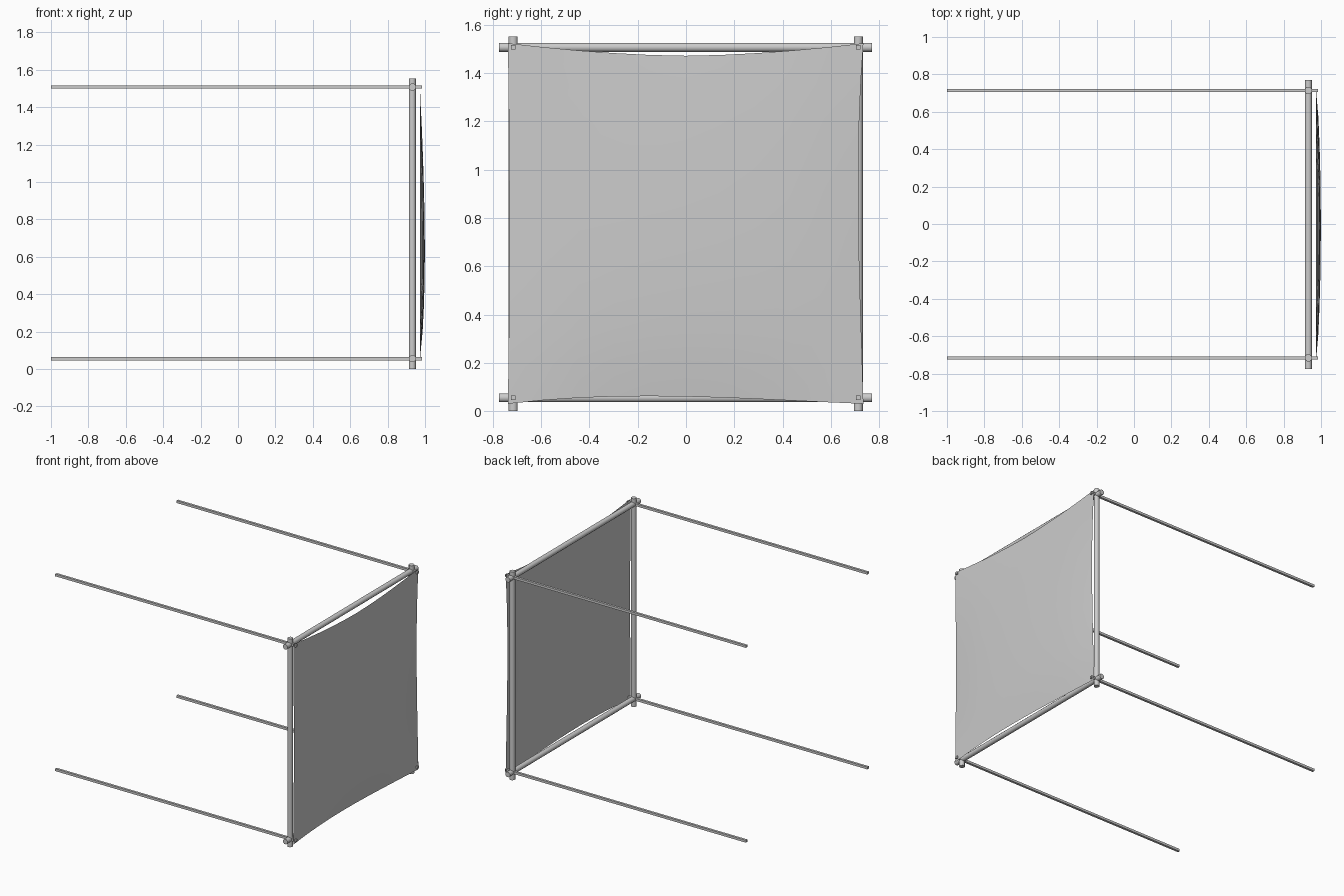
import bpy, bmesh, math
from mathutils import Vector

cube = bpy.data.objects.get("Cube")
if cube:
    bpy.data.objects.remove(cube, do_unlink=True)

grey = bpy.data.materials.new("plain_grey")
grey.use_nodes = True
colour = (0.6, 0.6, 0.6, 1)
grey.diffuse_color = colour
grey.node_tree.nodes["Principled BSDF"].inputs["Base Color"].default_value = colour

FRAME_X, Y_RIGHT, Y_LEFT = 0.932, -0.716, 0.714
Z_LOW, Z_HIGH = 0.055, 1.507


def add_object(name, bm, angle):
    mesh = bpy.data.meshes.new(name)
    bm.to_mesh(mesh)
    bm.free()
    mesh.materials.append(grey)
    obj = bpy.data.objects.new(name, mesh)
    bpy.context.collection.objects.link(obj)
    bpy.ops.object.select_all(action="DESELECT")
    obj.select_set(True)
    bpy.context.view_layer.objects.active = obj
    bpy.ops.object.shade_smooth_by_angle(angle=math.radians(angle))
    return obj


def add_bar(name, start, end, radius, sides):
    """Straight bar with flats aligned to the axes."""
    start, end = Vector(start), Vector(end)
    bm = bmesh.new()
    bmesh.ops.create_cone(bm, cap_ends=True, segments=sides, radius1=radius,
                          radius2=radius, depth=(end - start).length)
    bmesh.ops.rotate(bm, verts=bm.verts, matrix=Vector((0, 0, 1)).rotation_difference(
        Vector((0, 0, 1))).to_matrix())
    spin = math.pi / sides
    for v in bm.verts:
        c, s = math.cos(spin), math.sin(spin)
        v.co.x, v.co.y = c * v.co.x - s * v.co.y, s * v.co.x + c * v.co.y
    turn = Vector((0, 0, 1)).rotation_difference(end - start)
    for v in bm.verts:
        v.co = turn @ v.co + (start + end) / 2
    return add_object(name, bm, 50)


# Square frame: two posts and two crossbars
for side, y in (("right", Y_RIGHT), ("left", Y_LEFT)):
    add_bar(f"{side}_post", (FRAME_X, y, 0), (FRAME_X, y, 1.552), 0.02, 8)
for level, z in (("lower", Z_LOW), ("upper", Z_HIGH)):
    add_bar(f"{level}_crossbar", (FRAME_X, -0.775, z), (FRAME_X, 0.77, z), 0.02, 8)

# Long thin rods through the four corners
for level, z in (("lower", Z_LOW), ("upper", Z_HIGH)):
    for side, y in (("right", Y_RIGHT), ("left", Y_LEFT)):
        add_bar(f"{level}_{side}_rod", (-1, y, z), (0.985, y, z), 0.0125, 4)


# Cloth sheet hung on the rod ends, sagging at its edges and bulging outward
def cloth_point(u, v):
    across, up = 1 - u * u, 1 - v * v
    y_min = -0.738 + 0.006 * up
    y_max = 0.735 - 0.02 * up * (1 + 0.5 * v)
    z_min = 0.03 + 0.03 * across * (1 - 0.5 * u)
    z_max = 1.524 - 0.052 * (1 - abs(u) ** 1.7)
    bulge = 0.025 * across ** 0.7 * up ** 0.8 * (1 - 0.35 * v)
    return (0.973 + bulge,
            y_min + (y_max - y_min) * (u + 1) / 2,
            z_min + (z_max - z_min) * (v + 1) / 2)


bm = bmesh.new()
bmesh.ops.create_grid(bm, x_segments=10, y_segments=10, size=1)
for vert in bm.verts:
    vert.co = cloth_point(vert.co.x, vert.co.y)
bmesh.ops.recalc_face_normals(bm, faces=bm.faces)
if sum(f.normal.x for f in bm.faces) < 0:
    bmesh.ops.reverse_faces(bm, faces=bm.faces)
add_object("cloth_sheet", bm, 60)
